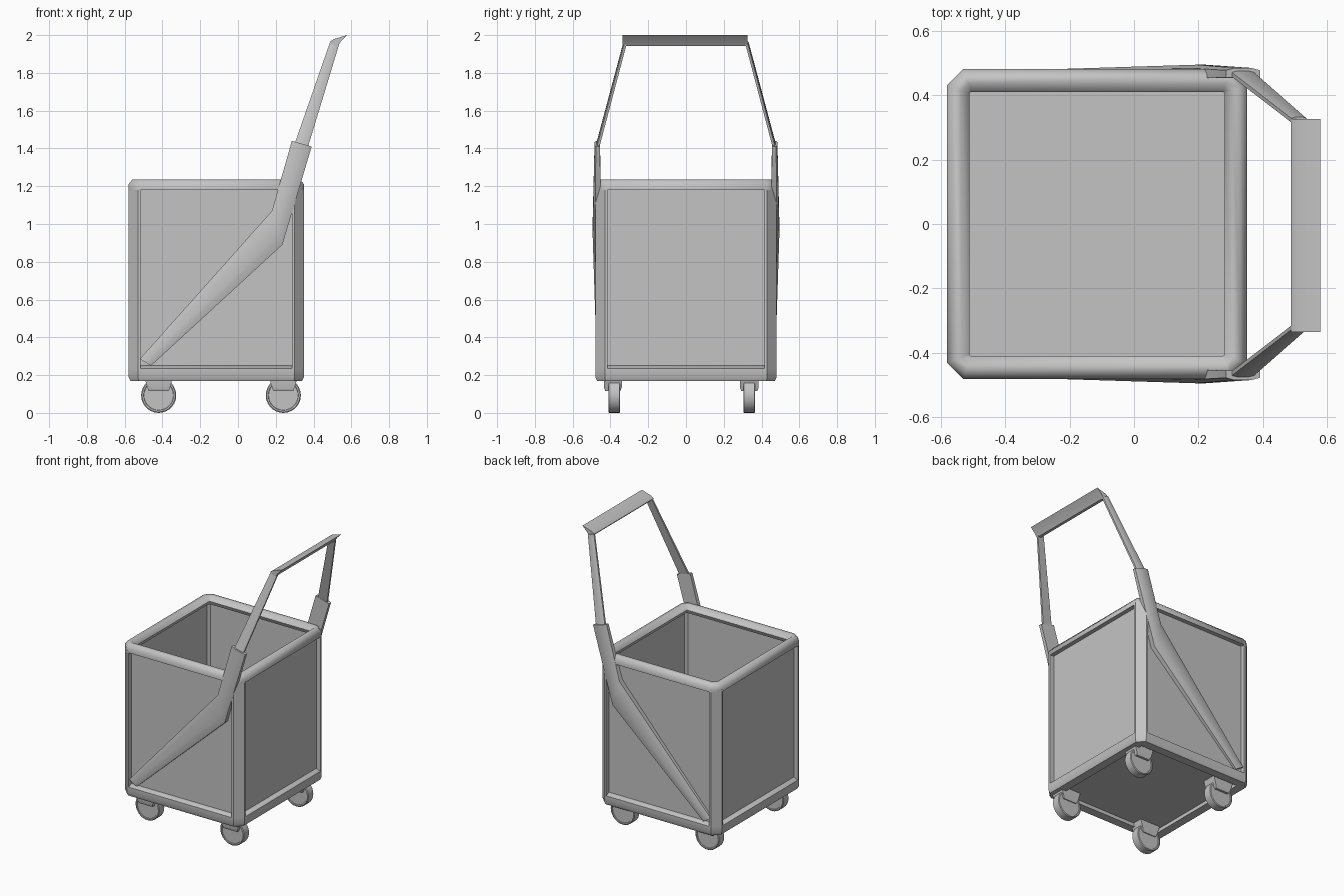
import bpy, bmesh, math

cube = bpy.data.objects.get("Cube")
if cube:
    bpy.data.objects.remove(cube, do_unlink=True)

grey = bpy.data.materials.new("grey")
grey.use_nodes = True
grey.diffuse_color = (0.55, 0.55, 0.55, 1)
grey.node_tree.nodes["Principled BSDF"].inputs["Base Color"].default_value = grey.diffuse_color

# Box extents
X0, X1, Y = -0.58, 0.35, 0.48
CX, HX = (X0 + X1) / 2, (X1 - X0) / 2


def loft(name, sections, ring=False, angle=30, mirror=False):
    """Skin matching closed sections; cap both ends, or join last to first."""
    bm = bmesh.new()
    loops = [[bm.verts.new(p) for p in s] for s in sections]
    pairs = list(zip(loops, loops[1:]))
    if ring:
        pairs.append((loops[-1], loops[0]))
    else:
        bm.faces.new(loops[0])
        bm.faces.new(loops[-1])
    for a, b in pairs:
        for i in range(len(a)):
            j = (i + 1) % len(a)
            bm.faces.new((a[i], a[j], b[j], b[i]))
    bmesh.ops.recalc_face_normals(bm, faces=bm.faces)
    mesh = bpy.data.meshes.new(name)
    bm.to_mesh(mesh)
    bm.free()
    mesh.materials.append(grey)
    ob = bpy.data.objects.new(name, mesh)
    bpy.context.collection.objects.link(ob)
    if mirror:
        ob.modifiers.new("Mirror", 'MIRROR').use_axis = (False, True, False)
    bpy.ops.object.select_all(action='DESELECT')
    ob.select_set(True)
    bpy.context.view_layer.objects.active = ob
    bpy.ops.object.shade_smooth_by_angle(angle=math.radians(angle))
    return ob


def outline(inset, z):
    """Rectangle with clipped corners, shrunk by inset."""
    c = max(0.05 - 0.65 * inset, 0.004)
    hx, hy = HX - inset, Y - inset
    pts = [(hx, hy - c), (hx - c, hy), (c - hx, hy), (-hx, hy - c),
           (-hx, c - hy), (c - hx, -hy), (hx - c, -hy), (hx, c - hy)]
    return [(CX + x, y, z) for x, y in pts]


def slab(name, x0, x1, y0, y1, z0, z1):
    return loft(name, [[(x0, y0, z), (x1, y0, z), (x1, y1, z), (x0, y1, z)]
                       for z in (z0, z1)])


# Top and bottom frames
loft("top_rim", [outline(*p) for p in (
    (0, 1.18), (0, 1.21), (0.02, 1.235), (0.045, 1.235),
    (0.07, 1.205), (0.06, 1.18))], ring=True, angle=55)
loft("bottom_frame", [outline(*p) for p in (
    (0.01, 0.17), (0, 0.19), (0, 0.235), (0.03, 0.25),
    (0.07, 0.25), (0.07, 0.17))], ring=True, angle=40)

# Corner posts with clipped outer edges
post = [(0, 0.065), (0, 0.05), (0.05, 0), (0.065, 0), (0.065, 0.04), (0.04, 0.065)]
for label, x, s in (("left", X1, -1), ("right", X0, 1)):
    loft("posts_" + label, [[(x + s * u, Y - v, z) for u, v in post]
                            for z in (0.22, 1.2)], mirror=True)

# Recessed wall panels and floor
A, B = 0.03, 0.045
slab("right_wall", X0 + A, X0 + B, A - Y, Y - A, 0.2, 1.2)
slab("left_wall", X1 - B, X1 - A, A - Y, Y - A, 0.2, 1.2)
slab("front_wall", X0 + A, X1 - A, A - Y, B - Y, 0.2, 1.2)
slab("back_wall", X0 + A, X1 - A, Y - B, Y - A, 0.2, 1.2)
slab("floor", X0 + A, X1 - A, A - Y, Y - A, 0.195, 0.24)


def strap_section(a, b, y_in, y_out):
    """Flat strap section from edge a to edge b with a crowned outer face."""
    def at(t, y):
        return (a[0] + t * (b[0] - a[0]), y, a[1] + t * (b[1] - a[1]))
    low = y_out - 0.25 * (y_out - y_in)
    return [at(0, y_in), at(0, low), at(0.25, y_out), at(0.75, y_out),
            at(1, low), at(1, y_in)]


# Handle: lower sleeves, slim upper arms and the grip
loft("handle_sleeves", [strap_section(*s) for s in (
    ((-0.52, 0.285), (-0.46, 0.25), 0.445, 0.472),
    ((0.18, 1.07), (0.235, 0.89), 0.45, 0.494),
    ((0.285, 1.44), (0.39, 1.41), 0.455, 0.484))], angle=40, mirror=True)
loft("handle_arms", [strap_section(*s) for s in (
    ((0.295, 1.41), (0.365, 1.39), 0.463, 0.481),
    ((0.488, 1.965), (0.535, 1.95), 0.315, 0.332))], angle=40, mirror=True)
grip = [(0.487, 1.963), (0.505, 1.978), (0.578, 2.0), (0.546, 1.968),
        (0.528, 1.942), (0.508, 1.942)]
loft("handle_grip", [[(x, y, z) for x, z in grip] for y in (-0.335, 0.325)], angle=40)


def disc(x, y, r, n=28):
    return [(x + r * math.cos(math.tau * i / n), y, 0.093 + r * math.sin(math.tau * i / n))
            for i in range(n)]


# Caster wheels with tapered mounts
for side, wy, y0, y1 in (("front", -0.38, -0.435, -0.34), ("back", 0.335, 0.285, 0.385)):
    for label, x in (("right", -0.42), ("left", 0.24)):
        name = side + "_" + label
        loft("wheel_" + name, [disc(x, wy + d, r) for d, r in (
            (-0.026, 0.078), (-0.031, 0.08), (-0.031, 0.088), (-0.027, 0.093),
            (0.027, 0.093), (0.031, 0.088), (0.031, 0.08), (0.026, 0.078))])
        loft("mount_" + name, [[(x - w, y0 + t, z), (x + w, y0 + t, z),
                                (x + w, y1 - t, z), (x - w, y1 - t, z)]
                               for w, t, z in ((0.052, 0.008, 0.115), (0.06, 0, 0.135),
                                               (0.08, 0, 0.2))])
